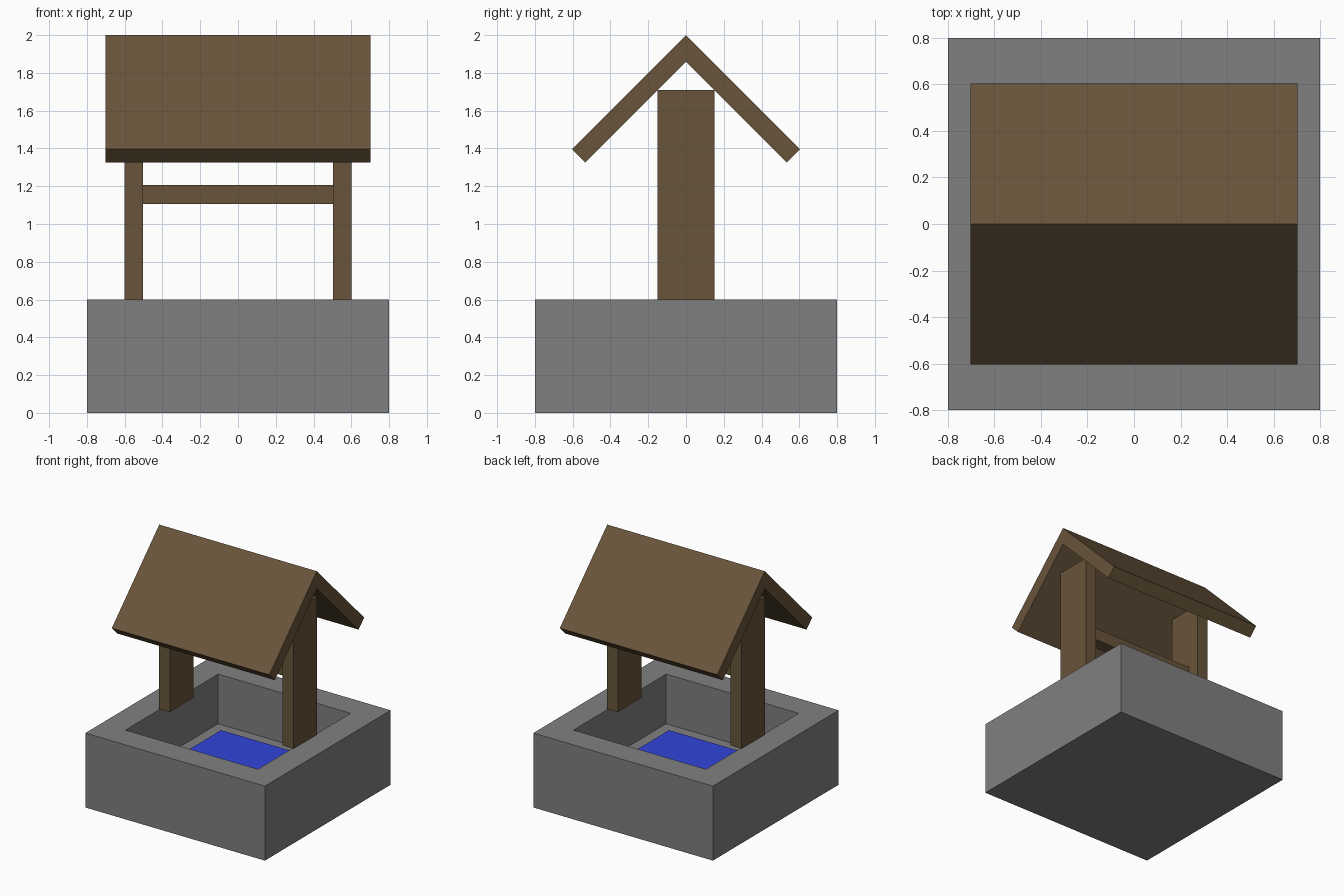
import bpy
import bmesh

old = bpy.data.objects.get("Cube")
if old:
    bpy.data.objects.remove(old, do_unlink=True)


def material(name, rgb):
    m = bpy.data.materials.new(name)
    m.use_nodes = True
    color = (*rgb, 1)
    m.diffuse_color = color
    m.node_tree.nodes["Principled BSDF"].inputs["Base Color"].default_value = color
    return m


stone = material("grey stone", (0.216, 0.216, 0.216))
wood = material("brown wood", (0.14, 0.089, 0.043))
blue = material("blue water", (0.03, 0.06, 0.7))


def add_object(name, bm, mat):
    bmesh.ops.recalc_face_normals(bm, faces=bm.faces)
    mesh = bpy.data.meshes.new(name)
    bm.to_mesh(mesh)
    bm.free()
    mesh.materials.append(mat)
    obj = bpy.data.objects.new(name, mesh)
    bpy.context.collection.objects.link(obj)
    return obj


def box(name, low, high, mat):
    bm = bmesh.new()
    bmesh.ops.create_cube(bm, size=1)
    for v in bm.verts:
        v.co = [high[i] if v.co[i] > 0 else low[i] for i in range(3)]
    return add_object(name, bm, mat)


# Stone basin: a block with its top inset and sunk to form the shaft
half, opening, rim, floor = 0.8, 0.503, 0.6, 0.2
bm = bmesh.new()
bmesh.ops.create_cube(bm, size=2 * half)
for v in bm.verts:
    v.co.z = rim if v.co.z > 0 else 0
bm.faces.ensure_lookup_table()
top = max(bm.faces, key=lambda f: f.calc_center_median().z)
bmesh.ops.inset_region(bm, faces=[top], thickness=half - opening)
inner = bmesh.ops.extrude_discrete_faces(bm, faces=[top])["faces"][0]
for v in inner.verts:
    v.co.z = floor
basin = add_object("stone_basin", bm, stone)

# Water surface lying on the shaft floor
box("water", (-opening, -opening, floor), (opening, opening, floor + 0.005), blue)

# Posts and the beam between them
for side, x in (("right", -0.6), ("left", 0.503)):
    box(side + "_post", (x, -0.15, rim), (x + 0.097, 0.15, 1.71), wood)
box("crossbeam", (-0.503, -0.05, 1.107), (0.503, 0.05, 1.206), wood)

# Gabled roof: chevron profile pushed along x
profile = [(0, 2), (0.604, 1.396), (0.533, 1.326), (0, 1.859),
           (-0.533, 1.326), (-0.604, 1.396)]
bm = bmesh.new()
ends = [[bm.verts.new((x, y, z)) for y, z in profile] for x in (-0.702, 0.702)]
a, b = ends
for i in range(6):
    j = (i + 1) % 6
    bm.faces.new((a[i], a[j], b[j], b[i]))
for e in ends:
    bm.faces.new((e[0], e[1], e[2], e[3]))
    bm.faces.new((e[0], e[3], e[4], e[5]))
add_object("roof", bm, wood)
